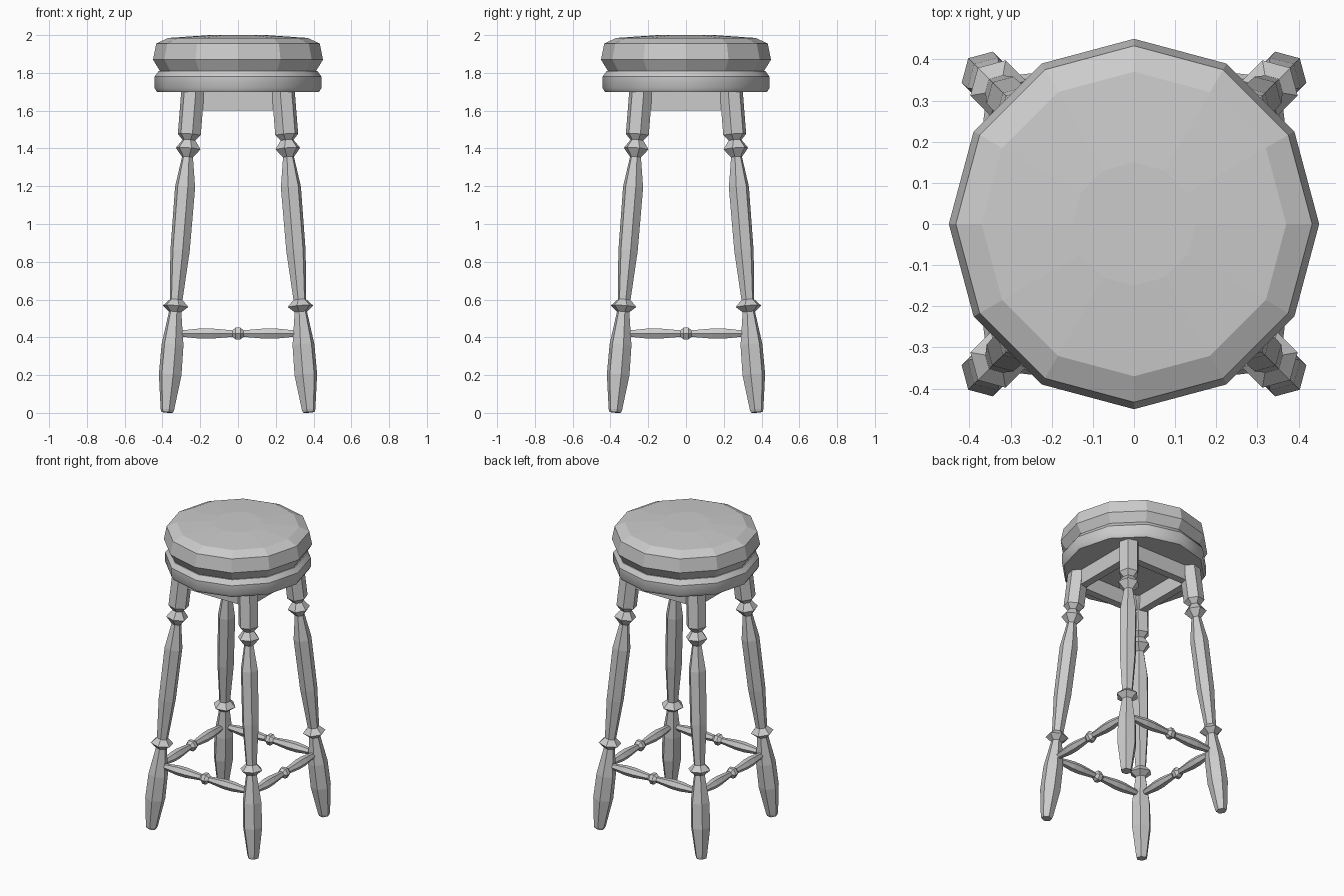
import bpy, bmesh, math
from mathutils import Matrix, Vector

cube = bpy.data.objects.get("Cube")
if cube:
    bpy.data.objects.remove(cube)

grey = bpy.data.materials.new("plain_grey")
grey.use_nodes = True
colour = (0.6, 0.6, 0.6, 1)
grey.diffuse_color = colour
grey.node_tree.nodes["Principled BSDF"].inputs["Base Color"].default_value = colour


def finish(bm, name):
    bmesh.ops.recalc_face_normals(bm, faces=bm.faces)
    mesh = bpy.data.meshes.new(name)
    bm.to_mesh(mesh)
    bm.free()
    mesh.materials.append(grey)
    obj = bpy.data.objects.new(name, mesh)
    bpy.context.collection.objects.link(obj)
    return obj


def turned(name, profile, sides, start, end=None, first_angle=0.0):
    """Turned solid: (radius, distance) rings along the axis from start to end."""
    axis = (end - start).normalized() if end else Vector((0, 0, 1))
    side = Vector((math.cos(first_angle), math.sin(first_angle), 0))
    side = (side - axis * side.dot(axis)).normalized()
    other = axis.cross(side)
    bm = bmesh.new()
    rings = []
    for radius, dist in profile:
        ring = []
        for i in range(sides):
            a = math.tau * i / sides
            ring.append(bm.verts.new(start + axis * dist
                        + radius * (side * math.cos(a) + other * math.sin(a))))
        rings.append(ring)
    for low, high in zip(rings, rings[1:]):
        for i in range(sides):
            j = (i + 1) % sides
            bm.faces.new((low[i], low[j], high[j], high[i]))
    bm.faces.new(rings[0][::-1])
    bm.faces.new(rings[-1])
    return finish(bm, name)


# Seat: wooden disc with a faceted cushion above
origin = Vector((0, 0, 0))
disc = turned("seat_disc", [(0.43, 1.70), (0.442, 1.72), (0.442, 1.78), (0.42, 1.81)], 12, origin)
turned("seat_cushion", [(0.41, 1.805), (0.45, 1.87), (0.433, 1.955),
                        (0.37, 1.985), (0.15, 2.0)], 12, origin)

# Legs: splayed six-sided turnings
leg_profile = [(0.032, 0), (0.037, 0.015), (0.062, 0.20), (0.06, 0.36), (0.034, 0.535),
               (0.07, 0.565), (0.035, 0.60), (0.053, 0.86), (0.055, 1.20), (0.03, 1.36),
               (0.068, 1.405), (0.035, 1.45), (0.063, 1.48), (0.063, 1.71)]
for front, sy in (("front", -1), ("back", 1)):
    for hand, sx in (("right", -1), ("left", 1)):
        foot = Vector((0.375 * sx, 0.375 * sy, 0.003))
        top = Vector((0.239 * sx, 0.239 * sy, 1.71))
        turned(f"{front}_{hand}_leg", leg_profile, 6, foot, top, math.atan2(sy, sx))

# Stretchers and apron rails, one of each per side
half = [(0.018, -0.31), (0.031, -0.2), (0.031, -0.14), (0.02, -0.03)]
bead = [(0.036, -0.012), (0.036, 0.012)]
stretcher_profile = half + bead + [(r, -d) for r, d in reversed(half)]
for i, name in enumerate(("front", "left", "back", "right")):
    turn = Matrix.Rotation(i * math.pi / 2, 4, "Z")
    bar = turned(f"{name}_stretcher", stretcher_profile, 6, Vector((0, -0.341, 0.42)),
                 Vector((1, -0.341, 0.42)), math.pi / 2)
    bar.data.transform(turn)
    bm = bmesh.new()
    bmesh.ops.create_cube(bm, size=1, matrix=Matrix.Translation((0, -0.235, 1.655))
                          @ Matrix.Diagonal((0.44, 0.05, 0.11, 1)))
    finish(bm, f"{name}_apron").data.transform(turn)

# Soften only the round side of the disc
bpy.ops.object.select_all(action="DESELECT")
disc.select_set(True)
bpy.context.view_layer.objects.active = disc
bpy.ops.object.shade_smooth_by_angle(angle=math.radians(32))
